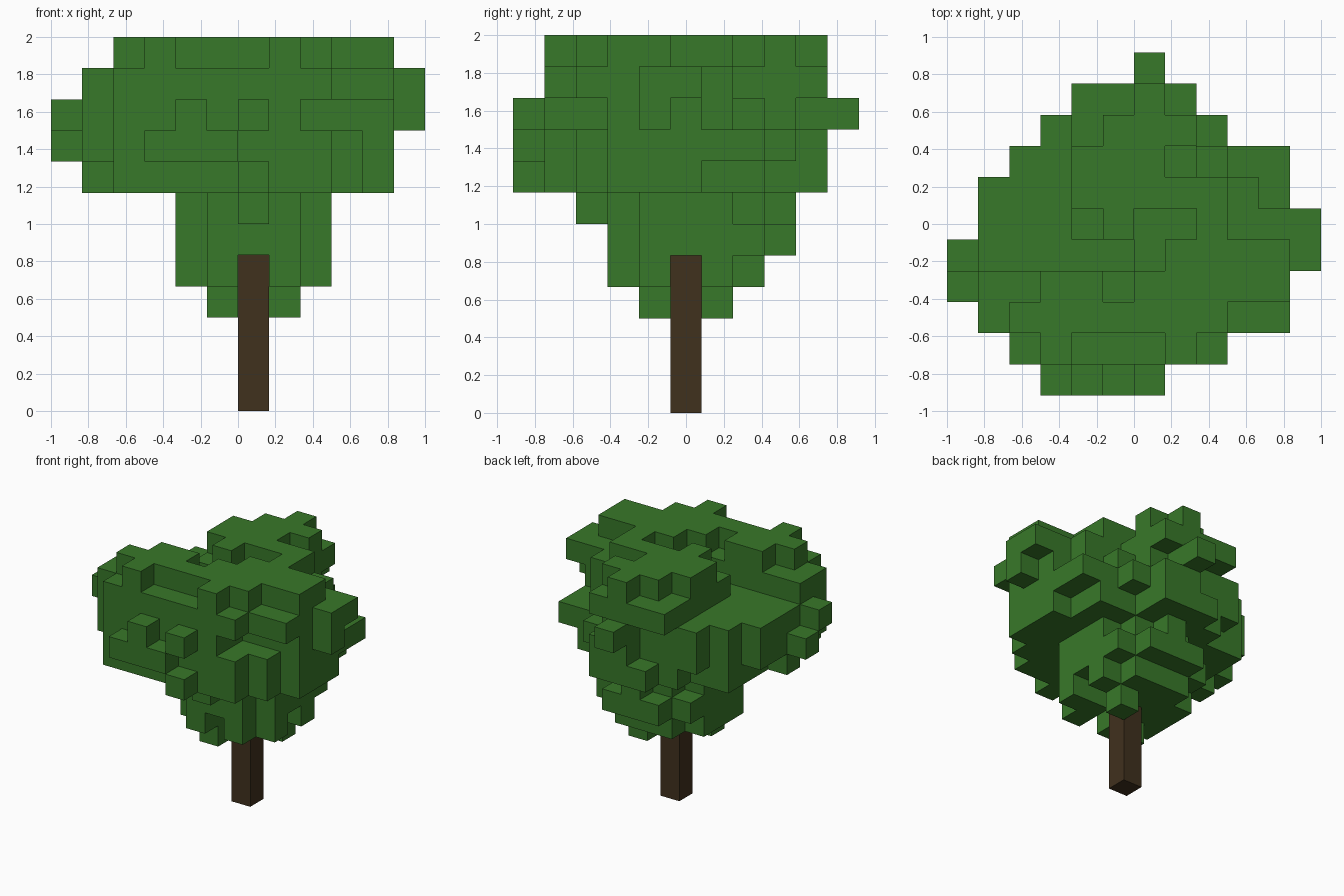
import bpy
import bmesh
from mathutils import Vector

VOXEL = 1 / 6
ORIGIN = Vector((-1, -5.5 * VOXEL, 0))

old = bpy.data.objects.get("Cube")
if old:
    bpy.data.objects.remove(old, do_unlink=True)


def material(name, rgb):
    mat = bpy.data.materials.new(name)
    mat.use_nodes = True
    mat.diffuse_color = (*rgb, 1)
    bsdf = mat.node_tree.nodes["Principled BSDF"]
    bsdf.inputs["Base Color"].default_value = (*rgb, 1)
    bsdf.inputs["Roughness"].default_value = 0.9
    return mat


def block_object(name, cells, mat):
    """Skin a set of grid cells with only the exposed square faces."""
    bm = bmesh.new()
    for cell in cells:
        for axis in range(3):
            for side in (0, 1):
                near = list(cell)
                near[axis] += 2 * side - 1
                if tuple(near) in cells:
                    continue
                u, v = (axis + 1) % 3, (axis + 2) % 3
                ring = []
                for a, b in ((0, 0), (1, 0), (1, 1), (0, 1)):
                    p = Vector(cell)
                    p[axis] += side
                    p[u] += a
                    p[v] += b
                    ring.append(bm.verts.new(ORIGIN + p * VOXEL))
                bm.faces.new(ring if side else ring[::-1])
    bmesh.ops.remove_doubles(bm, verts=bm.verts, dist=VOXEL / 100)
    mesh = bpy.data.meshes.new(name)
    bm.to_mesh(mesh)
    bm.free()
    mesh.materials.append(mat)
    obj = bpy.data.objects.new(name, mesh)
    bpy.context.collection.objects.link(obj)


def disc(centres, layer, reach):
    """Round patch of cells about each centre; reach is the squared radius."""
    return {(i + a, j + b, layer)
            for i, j in centres
            for a in range(-3, 4) for b in range(-3, 4)
            if a * a + b * b <= reach}


# Overall limits of the crown: width per row, then width and depth per layer
row_span = [(3, 6), (2, 8), (1, 10), (0, 10), (0, 11), (1, 11),
            (1, 10), (2, 10), (3, 8), (4, 7), (6, 6)]
layer_x = {7: (1, 10), 8: (0, 10), 9: (0, 11), 10: (1, 11), 11: (2, 10)}
layer_y = {7: (1, 9), 8: (1, 9), 9: (1, 10), 10: (1, 9), 11: (1, 9)}


def inside(cell):
    i, j, k = cell
    if k not in layer_x:
        return True
    if not layer_y[k][0] <= j <= layer_y[k][1]:
        return False
    return (layer_x[k][0] <= i <= layer_x[k][1]
            and row_span[j][0] <= i <= row_span[j][1])


# Three tall leaf clumps with cross-shaped tops
tops = [(3, 2), (4, 2),
        (7, 2), (7, 3), (9, 3), (9, 4),
        (5, 6), (5, 7), (6, 8)]
leaves = set()
for layer, reach in ((7, 2), (8, 4), (9, 4), (10, 2), (11, 1)):
    leaves |= disc(tops, layer, reach)
leaves |= disc([(2, 2), (5, 8), (10, 4), (8, 5)], 10, 2)
leaves |= {(8, 5, 11), (8, 6, 11), (7, 6, 11)}

# Lower clumps filling the sides and the middle
for layer, core, front, side in ((7, 5, 2, 1), (8, 8, 4, 5), (9, 8, 4, 5)):
    leaves |= disc([(6, 5)], layer, core)
    leaves |= disc([(5, 2), (3, 6)], layer, front)
    leaves |= disc([(2, 4)], layer, side)
leaves |= disc([(8, 6)], 7, 2) | disc([(8, 6)], 8, 5) | disc([(8, 5)], 9, 2)

# Hollows under the clump edges
hollows = {
    7: [(10, 2), (8, 8)],
    8: [(10, 2), (0, 3), (5, 9)],
    9: [(10, 2), (9, 2), (8, 2), (8, 1), (8, 8), (7, 9), (5, 9), (0, 4)],
    11: [(4, 1), (9, 2), (9, 5)],
}
leaves -= {(i, j, k) for k, spots in hollows.items() for i, j in spots}

# Narrow base of the crown, notched so the trunk shows in front and at one side
leaves |= disc([(6, 4), (6, 5), (6, 6)], 6, 4)
leaves |= disc([(6, 5), (6, 6)], 5, 5)
leaves |= {c for c in disc([(6, 5)], 4, 5)
           if not (c[0] == 6 and c[1] < 5) and not (c[1] == 5 and c[0] > 6)}
leaves |= {(5, 4, 3), (7, 6, 3)}

trunk = {(6, 5, k) for k in range(5)}
leaves = {c for c in leaves if inside(c)} - trunk

# Loose leaf blocks along the front
leaves |= {(3, 0, 8), (4, 0, 8), (5, 0, 8), (4, 0, 9), (6, 0, 9), (6, 0, 7)}

block_object("trunk", trunk, material("bark brown", (0.051, 0.0305, 0.0125)))
block_object("leaf_crown", leaves, material("leaf green", (0.039, 0.188, 0.0223)))
